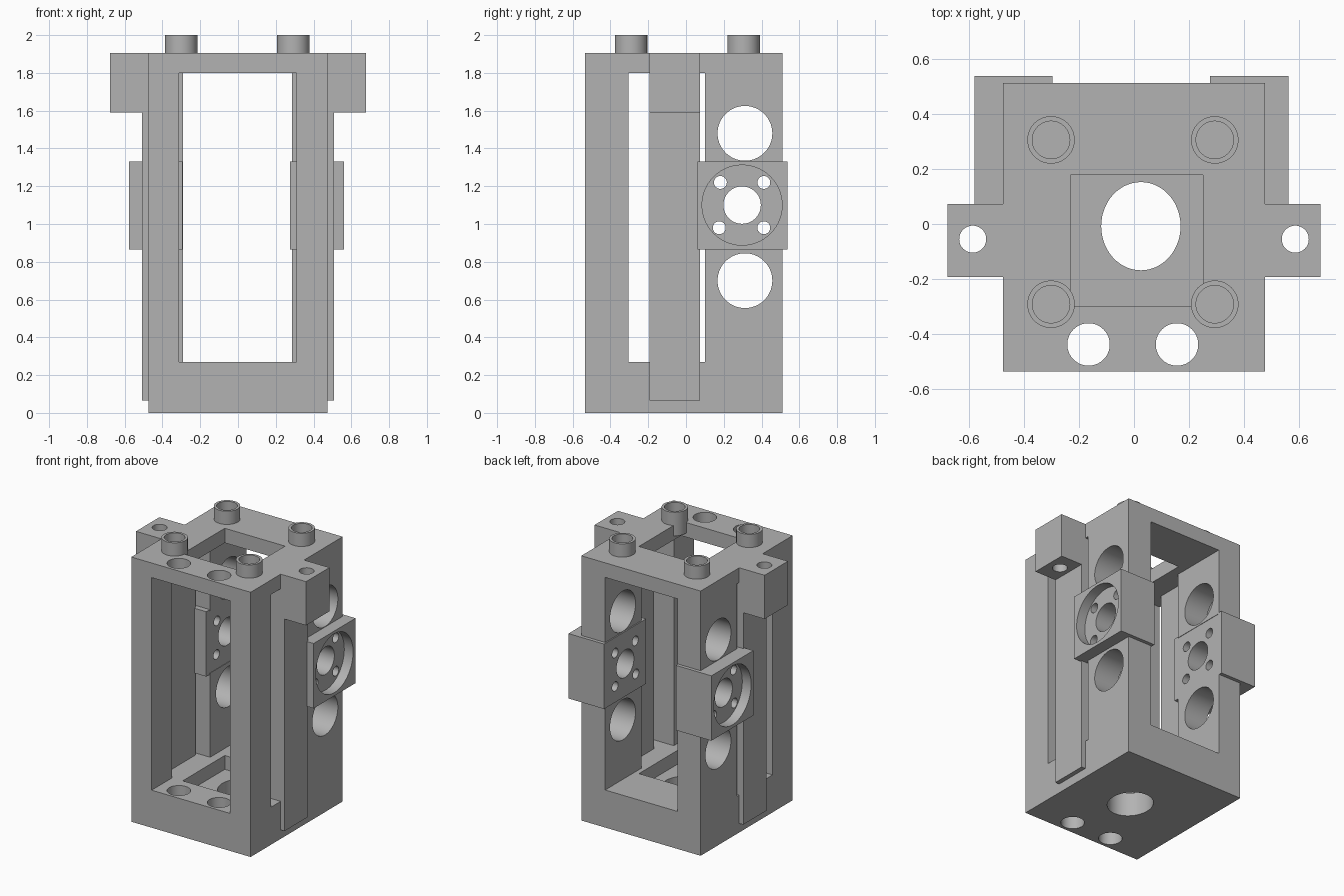
import bpy, bmesh, math
from mathutils import Matrix, Vector

if "Cube" in bpy.data.objects:
    bpy.data.objects.remove(bpy.data.objects["Cube"])

grey = bpy.data.materials.new("plain_grey")
grey.diffuse_color = (0.45, 0.45, 0.45, 1)
grey.use_nodes = True
grey.node_tree.nodes["Principled BSDF"].inputs["Base Color"].default_value = grey.diffuse_color


def make(name, bm):
    bmesh.ops.recalc_face_normals(bm, faces=bm.faces)
    me = bpy.data.meshes.new(name)
    bm.to_mesh(me)
    bm.free()
    me.materials.append(grey)
    ob = bpy.data.objects.new(name, me)
    bpy.context.collection.objects.link(ob)
    return ob


def box(name, x0, x1, y0, y1, z0, z1):
    bm = bmesh.new()
    size = Matrix.Diagonal((abs(x1 - x0), y1 - y0, z1 - z0, 1))
    mid = Matrix.Translation(((x0 + x1) / 2, (y0 + y1) / 2, (z0 + z1) / 2))
    bmesh.ops.create_cube(bm, size=1, matrix=mid @ size)
    return make(name, bm)


def cyl(name, centre, r, length, axis="Z", ry=None):
    bm = bmesh.new()
    m = Matrix.Translation(centre)
    if axis == "X":
        m = m @ Matrix.Rotation(math.pi / 2, 4, "Y")
    m = m @ Matrix.Diagonal((1, (ry or r) / r, 1, 1))
    bmesh.ops.create_cone(bm, cap_ends=True, segments=56, radius1=r, radius2=r,
                          depth=length, matrix=m)
    return make(name, bm)


def cut(ob, *cutters):
    bpy.context.view_layer.objects.active = ob
    for c in cutters:
        c.hide_render = True
        mod = ob.modifiers.new("cut", "BOOLEAN")
        mod.operation, mod.solver, mod.object = "DIFFERENCE", "EXACT", c
        bpy.ops.object.modifier_apply(modifier=mod.name)
        bpy.data.objects.remove(c)


def smooth(ob):
    bpy.ops.object.select_all(action="DESELECT")
    ob.select_set(True)
    bpy.context.view_layer.objects.active = ob
    bpy.ops.object.shade_smooth_by_angle(angle=math.radians(30))


TOP, LOW, HIGH = 1.905, 0.27, 1.80

# Main frame: hollow box open at front, back and sides
frame = box("frame", -0.475, 0.475, -0.535, 0.512, 0, TOP)
cut(frame,
    box("c", -0.6, 0.6, -0.305, 0.10, LOW, HIGH),
    box("c", -0.313, 0.311, -0.7, -0.2, LOW, HIGH),
    box("c", -0.292, 0.285, 0.0, 0.7, LOW, HIGH),
    # square opening in the top, square pocket and oval hole in the floor
    box("c", -0.23, 0.25, -0.30, 0.178, 1.7, 2.1),
    box("c", -0.23, 0.25, -0.30, 0.178, 0.17, 0.4),
    cyl("c", (0.025, -0.008, 0.1), 0.144, 0.4, ry=0.16))
for x in (-0.165, 0.156):                       # front pass-through holes
    cut(frame, cyl("c", (x, -0.437, 1), 0.077, 3))
for z in (0.70, 1.48):                          # large side wall holes
    cut(frame, cyl("c", (0, 0.312, z), 0.145, 2, "X"))

# Side mounts: (side, inner x, outer x)
for side, xi, xo in ((1, 0.276, 0.56), (-1, -0.295, -0.578)):
    y0, y1, z0, z1 = 0.06, 0.537, 0.865, 1.332
    cut(frame, box("c", side * 0.25, side * 0.6, y0 + 0.01, 0.502, z0 + 0.01, z1 - 0.01))
    mount = box("side_mount", xi, xo, y0, y1, z0, z1)
    cut(mount, cyl("c", (xo, 0.297, 1.10), 0.212, 0.14, "X"),
        cyl("c", (xo, 0.297, 1.10), 0.099, 1, "X"))
    for y, z in ((0.182, 1.22), (0.412, 1.22), (0.176, 0.98), (0.412, 0.98)):
        cut(mount, cyl("c", (xo, y, z), 0.034, 1, "X"))
    smooth(mount)

# Guide rails with a drilled ear at the top, extruded from one profile
profile = ((0.39, 0.065), (0.507, 0.065), (0.507, 1.59), (0.677, 1.59),
           (0.677, TOP), (0.475, TOP), (0.475, 1.85), (0.39, 1.85))
for side in (-1, 1):
    bm = bmesh.new()
    face = bm.faces.new([bm.verts.new((side * x, -0.193, z)) for x, z in profile])
    ext = bmesh.ops.extrude_face_region(bm, geom=[face])
    moved = [v for v in ext["geom"] if isinstance(v, bmesh.types.BMVert)]
    bmesh.ops.translate(bm, verts=moved, vec=Vector((0, 0.266, 0)))
    rail = make("guide_rail", bm)
    cut(rail, cyl("c", (side * 0.585, -0.055, 1.75), 0.049, 1))
    smooth(rail)

# Hollow locating bosses on top
for x in (-0.301, 0.293):
    for y in (-0.291, 0.305):
        boss = cyl("top_boss", (x, y, 1.915), 0.086, 0.17)
        cut(boss, cyl("c", (x, y, 2.005), 0.068, 0.20))
        smooth(boss)

smooth(frame)
